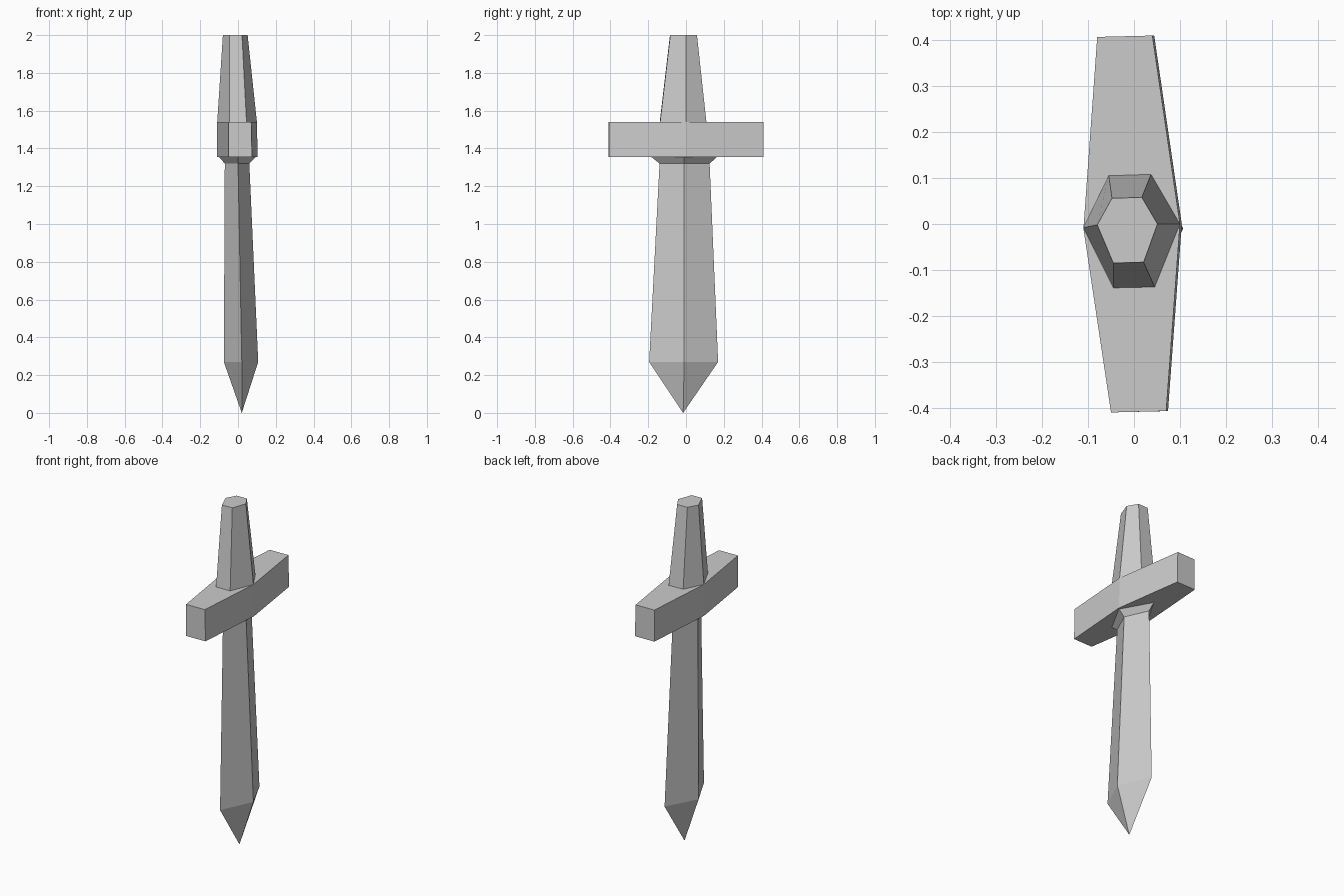
import bpy, bmesh

if "Cube" in bpy.data.objects:
    bpy.data.objects.remove(bpy.data.objects["Cube"])


def loft(name, sections):
    """Skin a stack of (z, outline) sections; a one-point outline makes a tip."""
    bm = bmesh.new()
    rings = [[bm.verts.new((x, y, z)) for x, y in pts] for z, pts in sections]
    for a, b in zip(rings, rings[1:]):
        n = max(len(a), len(b))
        for i in range(n):
            j = (i + 1) % n
            quad = [a[i % len(a)], a[j % len(a)], b[j % len(b)], b[i % len(b)]]
            bm.faces.new(list(dict.fromkeys(quad)))
    for ring in (rings[0], rings[-1]):
        if len(ring) > 2:
            bm.faces.new(ring)
    bmesh.ops.recalc_face_normals(bm, faces=bm.faces)
    mesh = bpy.data.meshes.new(name)
    bm.to_mesh(mesh)
    bm.free()
    ob = bpy.data.objects.new(name, mesh)
    bpy.context.collection.objects.link(ob)
    return ob


def diamond(x0, x1, y0, y1, cx, cy=-0.01):
    """Four-sided outline with corners on the two ridge lines."""
    return [(x0, cy), (cx, y0), (x1, cy), (cx, y1)]


# Blade: diamond section widening to the shoulder, then a point
neck = diamond(-0.07, 0.06, -0.14, 0.125, 0.0)
loft("blade", [
    (0.0, [(0.02, -0.015)]),
    (0.27, diamond(-0.075, 0.107, -0.195, 0.17, 0.02)),
    (1.32, neck),
])

# Collar flaring from the blade into the guard
loft("collar", [
    (1.32, neck),
    (1.36, diamond(-0.105, 0.10, -0.19, 0.17, 0.0)),
])

# Guard: long six-sided crossbar, slightly wider at its lower right edge
guard_top = [(-0.08, 0.407), (-0.11, -0.01), (-0.05, -0.41),
             (0.07, -0.407), (0.10, 0.0), (0.04, 0.41)]
guard_bottom = [(x + 0.004 if x > 0 else x, y) for x, y in guard_top]
loft("guard", [(1.355, guard_bottom), (1.54, guard_top)])

# Handle: tapered six-sided grip
loft("handle", [
    (1.54, [(-0.055, 0.105), (-0.11, -0.008), (-0.045, -0.139),
            (0.045, -0.137), (0.10, 0.0), (0.037, 0.108)]),
    (2.0, [(-0.048, 0.056), (-0.08, -0.002), (-0.045, -0.085),
           (0.021, -0.083), (0.051, 0.0), (0.017, 0.058)]),
])
